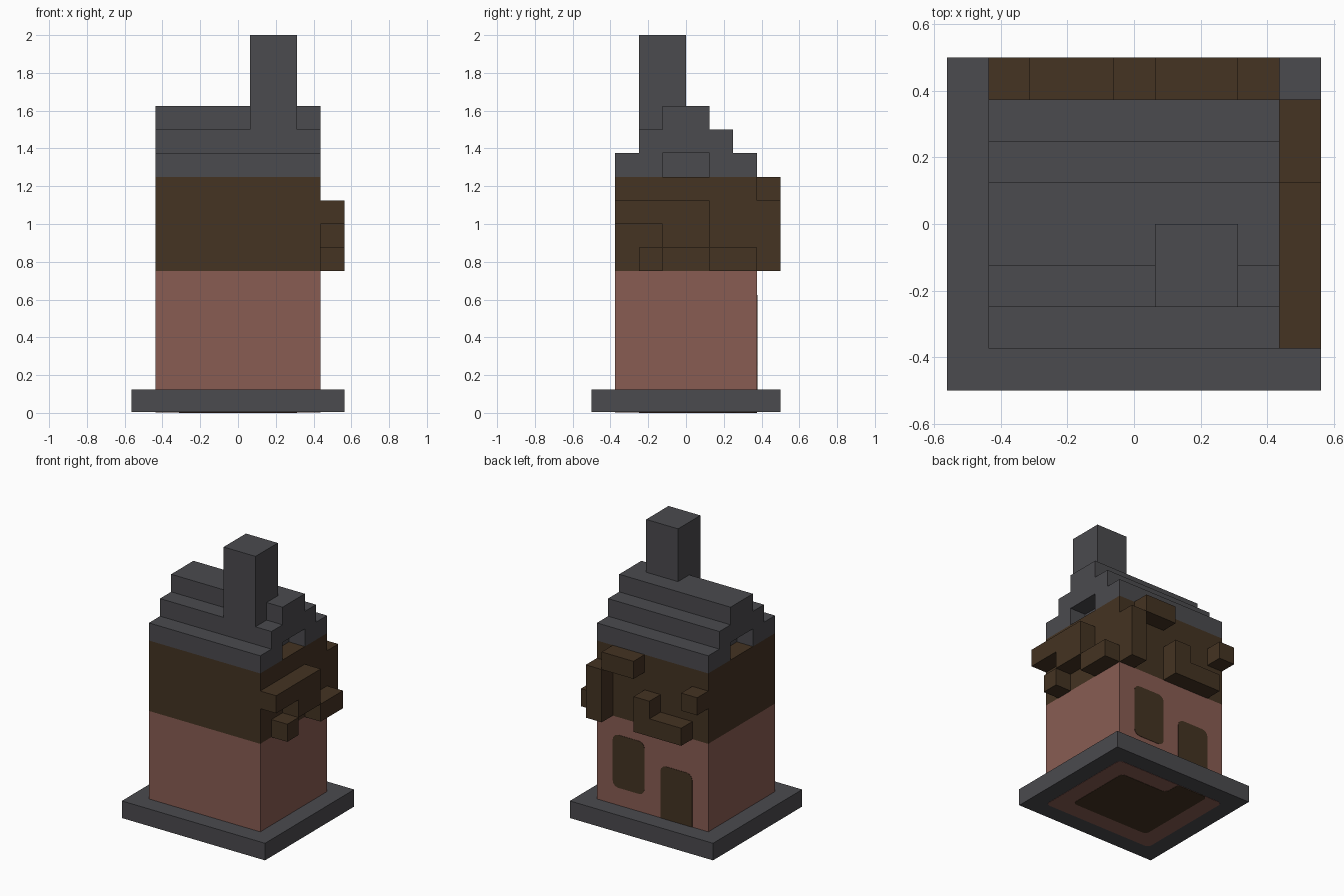
import bpy, bmesh
from mathutils import Vector

U = 0.125  # building block size; all dimensions below are in blocks

if "Cube" in bpy.data.objects:
    bpy.data.objects.remove(bpy.data.objects["Cube"], do_unlink=True)


def material(name, rgb):
    m = bpy.data.materials.new(name)
    m.use_nodes = True
    m.diffuse_color = (*rgb, 1)
    node = next(n for n in m.node_tree.nodes if n.type == 'BSDF_PRINCIPLED')
    node.inputs["Base Color"].default_value = (*rgb, 1)
    return m


STONE = material("dark_grey_stone", (0.070, 0.069, 0.077))
WOOD = material("dark_brown_wood", (0.058, 0.033, 0.016))
BRICK = material("dusty_red_brick", (0.25, 0.108, 0.086))


def prism(name, outline, lo, hi, mat, axis='z', rounding=0):
    """Extrude a flat outline from lo to hi along the z or y axis."""
    bm = bmesh.new()
    place = (lambda a, b: (a, b, lo)) if axis == 'z' else (lambda a, b: (a, lo, b))
    bm.faces.new([bm.verts.new(Vector(place(a, b)) * U) for a, b in outline])
    if rounding:
        bmesh.ops.bevel(bm, geom=bm.verts[:], offset=rounding * U, segments=3,
                        profile=0.5, affect='VERTICES')
    side = bmesh.ops.extrude_face_region(bm, geom=bm.faces[:])["geom"]
    step = Vector((0, 0, hi - lo) if axis == 'z' else (0, hi - lo, 0)) * U
    bmesh.ops.translate(bm, vec=step,
                        verts=[v for v in side if isinstance(v, bmesh.types.BMVert)])
    bmesh.ops.recalc_face_normals(bm, faces=bm.faces[:])
    mesh = bpy.data.meshes.new(name)
    bm.to_mesh(mesh)
    bm.free()
    mesh.materials.append(mat)
    obj = bpy.data.objects.new(name, mesh)
    bpy.context.collection.objects.link(obj)
    return obj


def rect(a0, a1, b0, b1):
    return [(a0, b0), (a1, b0), (a1, b1), (a0, b1)]


def box(name, x0, x1, y0, y1, z0, z1, mat):
    return prism(name, rect(x0, x1, y0, y1), z0, z1, mat)


# Foundation with the floor plan painted underneath
box("foundation", -4.5, 4.5, -4, 4, 0.03, 1, STONE)
prism("underside_wall_plan", rect(-3.5, 3.5, -3, 3), 0.015, 0.05, BRICK, rounding=0.25)
floor_plan = [(-2.5, -2), (2.5, -2), (2.5, 2), (-0.5, 2), (-0.5, 3), (-2.5, 3)]
prism("underside_floor_plan", floor_plan, 0, 0.05, WOOD, rounding=0.25)

# Two storeys
box("lower_walls", -3.5, 3.5, -3, 3, 1, 6, BRICK)
box("upper_walls", -3.5, 3.5, -3, 3, 6, 10, WOOD)

# Painted window and door on the back wall
prism("back_window", rect(0.5, 2.5, 2, 5), 2.98, 3.02, WOOD, 'y', 0.35)
prism("back_door", rect(-2.5, -0.5, 0.5, 4), 2.98, 3.02, WOOD, 'y', 0.35)

# Stepped roof: the lowest course has an opening at each gable end
half = [(3.5, -3), (3.5, -1), (2.5, -1), (2.5, 1), (3.5, 1), (3.5, 3)]
prism("roof_lower_course", half + [(-x, -y) for x, y in half], 10, 11, STONE)
box("roof_middle_course", -3.5, 3.5, -2, 2, 11, 12, STONE)
box("roof_ridge", -3.5, 3.5, -1, 1, 12, 13, STONE)
box("chimney", 0.5, 2.5, -2, 0, 12, 16, STONE)

# Raised blocks on the side wall: y range, z range
for name, y0, y1, z0, z1 in [
    ("side_long_beam", -3, 1, 8, 9),
    ("side_beam_bracket", -1, 1, 7, 8),
    ("side_single_block", -2, -1, 6, 7),
    ("side_low_beam", 1, 3, 6, 7),
]:
    box(name, 3.5, 4.5, y0, y1, z0, z1, WOOD)

# Raised blocks on the back wall: x range, z range
for name, x0, x1, z0, z1 in [
    ("back_corner_post", 2.5, 3.5, 6, 9),
    ("back_top_beam", 0.5, 2.5, 9, 10),
    ("back_short_post", -0.5, 0.5, 6, 8),
    ("back_low_beam", -2.5, -0.5, 6, 7),
    ("back_single_block", -3.5, -2.5, 8, 9),
]:
    box(name, x0, x1, 3, 4, z0, z1, WOOD)
